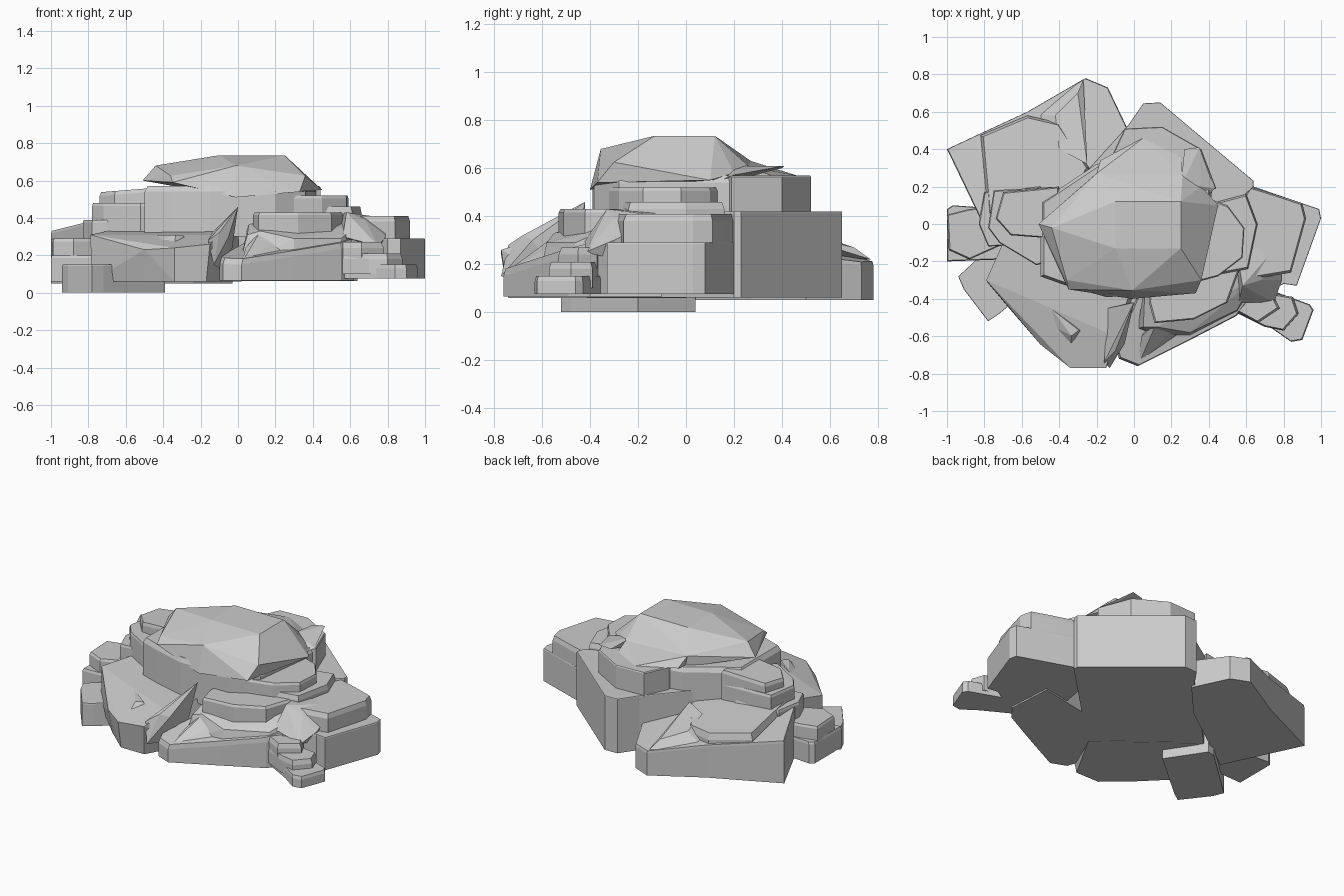
import bpy, bmesh
from mathutils import Vector


def finish(name, bm):
    bmesh.ops.recalc_face_normals(bm, faces=bm.faces)
    me = bpy.data.meshes.new(name)
    bm.to_mesh(me)
    bm.free()
    ob = bpy.data.objects.new(name, me)
    bpy.context.collection.objects.link(ob)
    return ob


def rock(name, pts, z0, z1, inset=0.9, drop=0.03, tilt=(0, 0)):
    """Vertical-sided stone with a chamfered top that can slope."""
    cx = sum(p[0] for p in pts) / len(pts)
    cy = sum(p[1] for p in pts) / len(pts)
    bm = bmesh.new()
    rings = []
    for s, z, t in ((1, z0, 0), (1, z1 - drop, 1), (inset, z1, 1)):
        ring = []
        for x, y in pts:
            px, py = cx + (x - cx) * s, cy + (y - cy) * s
            pz = z + t * (tilt[0] * (px - cx) + tilt[1] * (py - cy))
            ring.append(bm.verts.new((px, py, pz)))
        rings.append(ring)
    n = len(pts)
    bm.faces.new(rings[0])
    bm.faces.new(rings[2])
    for a, b in zip(rings, rings[1:]):
        for i in range(n):
            j = (i + 1) % n
            bm.faces.new((a[i], a[j], b[j], b[i]))
    return finish(name, bm)


def hull(name, pts):
    """Faceted stone from its corner points."""
    bm = bmesh.new()
    for p in pts:
        bm.verts.new(p)
    r = bmesh.ops.convex_hull(bm, input=bm.verts)
    bmesh.ops.delete(bm, geom=[v for v in r["geom_interior"]
                               if isinstance(v, bmesh.types.BMVert)], context='VERTS')
    bmesh.ops.dissolve_limit(bm, angle_limit=0.06, verts=bm.verts, edges=bm.edges)
    return finish(name, bm)


def shard(name, a, b, w, h):
    """Thin wedge lying along the line a-b."""
    a, b = Vector(a), Vector(b)
    d = (b - a).normalized()
    s = Vector((-d.y, d.x, 0)) * w
    up = Vector((0, 0, h))
    return hull(name, [a + s, a - s, b + s, b - s, a + s * .5 + up + d * .03,
                       b - d * .03 + s * .7 + up, b - d * .04 - s * .1 + up])


# Crowning boulder with a low skirt behind it
hull("crown_boulder", [
    (-.10, -.13, .735), (.25, -.13, .735), (.25, .12, .735), (-.10, .12, .735),
    (-.44, -.02, .68), (-.36, -.30, .625), (-.01, -.355, .68), (.36, -.30, .625),
    (-.51, 0, .60), (-.35, -.35, .59), (-.01, -.40, .51), (.33, -.37, .54),
    (.45, .10, .55), (.36, .20, .58), (.26, .27, .60),
    (-.2, .27, .63), (-.19, .28, .56)])
hull("crown_skirt", [(-.2, .27, .63), (-.18, .34, .57), (.05, .46, .57), (.25, .38, .56),
                     (.26, .25, .61), (-.2, .2, .55), (.26, .2, .55)])
hull("crown_spike", [(.25, .2, .61), (.27, .40, .60), (.35, .41, .61), (.43, .19, .57),
                     (.36, .2, .59), (.25, .2, .55), (.4, .15, .55)])

# Core block and the tiers around the crown
rock("core_block", [(-.70, -.15), (-.17, -.60), (.64, .20), (.64, .23), (.14, .65),
                    (.05, .645), (-.03, .53)], .062, .22, .999, .002)
rock("core_back", [(-.4, .12), (-.2, -.2), (.3, -.12), (.64, .20), (.64, .23), (.14, .65),
                   (.05, .645), (-.03, .53)], .2, .42, .995, .004)
rock("crown_seat", [(-.50, .12), (-.50, -.28), (-.36, -.33), (-.15, -.39), (.2, -.38),
                    (.36, -.28), (.42, .2), (.2, .4), (-.2, .32)], .3, .57, .96, .03)
rock("back_tier", [(-.12, .36), (-.05, .51), (.15, .52), (.36, .40), (.44, .19),
                   (.2, .1), (-.1, .1)], .4, .57, .98, .006)

# Back left stones
rock("back_left_base", [(-1, .4), (-.83, .48), (-.57, .6), (-.26, .78), (-.14, .73),
                        (-.03, .5), (-.24, .27), (-.76, -.10)], .05, .28, .99, .015, (-.08, -.16))
rock("back_left_tier", [(-.82, .475), (-.57, .58), (-.40, .54), (-.24, .3), (-.4, .0),
                        (-.78, .05)], .2, .36, .95, .04, (-.05, -.12))
hull("back_left_shard", [(-.56, .59, .22), (-.27, .77, .22), (-.35, .53, .24),
                         (-.30, .70, .27), (-.42, .58, .31), (-.25, .32, .36), (-.4, .4, .35)])

# Left stones, stepping up
rock("left_base", [(-1, .08), (-.97, .10), (-.83, .09), (-.68, .1), (-.65, -.12),
                   (-.72, -.19), (-1, -.20)], .06, .2, .97, .015)
rock("left_step", [(-1, .05), (-.88, .08), (-.68, .1), (-.68, -.1), (-.88, -.19), (-.99, -.14)],
     .15, .29, .95, .015)
rock("left_tier", [(-.83, .0), (-.80, .17), (-.5, .2), (-.4, -.1), (-.78, -.12)], .2, .39, .97, .015)
rock("left_wall", [(-.78, -.02), (-.75, .18), (-.4, .2), (-.38, -.18), (-.52, -.22), (-.72, -.1)],
     .3, .48, .97, .015)
rock("left_ledge", [(-.74, .03), (-.7, .17), (-.4, .2), (-.4, -.08), (-.66, -.06)],
     .4, .55, .95, .02, (.08, 0))

# Front left stones
rock("front_left_foot", [(-.94, -.28), (-.91, -.35), (-.78, -.52), (-.72, -.48), (-.39, -.2),
                         (-.55, .04), (-.6, .03)], 0, .15, .99, .006)
hull("front_left_slab", [
    (-.78, -.32, .06), (-.5, -.60, .06), (-.34, -.74, .06), (-.17, -.74, .06), (.02, -.4, .06),
    (-.5, 0, .06), (-.79, -.30, .31), (-.5, -.645, .23), (-.34, -.77, .24), (-.15, -.77, .26),
    (-.1, -.60, .31), (0, -.3, .34), (-.5, -.1, .34), (-.7, -.1, .33)])
shard("front_left_shard", (-.48, -.46, .25), (-.30, -.62, .25), .06, .06)
hull("centre_wedge", [(-.13, -.77, .15), (-.16, -.74, .28), (-.10, -.68, .32), (-.05, -.64, .3),
                      (0, -.42, .46), (-.02, -.42, .4), (-.14, -.45, .32), (-.05, -.5, .1)])

# Front right stones
rock("front_right_base", [(-.10, -.66), (-.08, -.72), (.02, -.76), (.30, -.62), (.55, -.49),
                          (.62, -.40), (.6, -.1), (.1, -.2)], .065, .25, .97, .03, (.05, .22))
hull("front_right_tier", [(.02, -.56, .2), (.12, -.6, .2), (.3, -.6, .2), (.56, -.48, .2),
                          (.66, -.3, .2), (.05, -.55, .31), (.12, -.55, .33), (.3, -.58, .29),
                          (.55, -.46, .29), (.64, -.3, .36), (.6, -.1, .4), (.06, -.3, .39)])
rock("front_right_top", [(.08, -.42), (.11, -.53), (.32, -.51), (.5, -.42), (.58, -.2), (.4, -.1),
                         (.1, -.2)], .25, .43, .96, .015)
hull("front_right_ramp", [(.02, -.76, .16), (.22, -.66, .16), (.12, -.53, .33), (.24, -.52, .30),
                          (.04, -.6, .24), (.1, -.5, .1)])

# Right stones, stepping down
rock("right_base", [(.64, .20), (.99, .08), (1, .03), (.87, -.33), (.8, -.32), (.62, -.42),
                    (.4, -.2), (.45, .1)], .075, .29, .99, .006)
rock("right_step", [(.62, .20), (.75, .16), (.9, .11), (.92, .03), (.84, -.26), (.6, -.30), (.5, 0)],
     .2, .41, .95, .03)
rock("right_shelf", [(.45, .12), (.6, .16), (.66, .0), (.61, -.24), (.45, -.27), (.35, -.1)],
     .35, .46, .95, .03)
rock("right_ledge", [(.36, .15), (.5, .1), (.59, -.02), (.58, -.18), (.45, -.28), (.3, -.32)],
     .4, .52, .96, .015)
hull("right_boulder", [(.56, -.42, .3), (.75, -.42, .25), (.79, -.3, .3), (.55, -.15, .42),
                       (.58, -.33, .43), (.68, -.3, .39), (.78, -.1, .4), (.55, -.2, .2), (.75, -.2, .2)])

# Front right outcrop
rock("outcrop_foot", [(.54, -.45), (.64, -.32), (.94, -.43), (.96, -.46), (.90, -.62), (.84, -.63),
                      (.74, -.56)], .075, .15, .96, .02)
rock("outcrop_step", [(.56, -.48), (.62, -.35), (.85, -.39), (.88, -.48), (.80, -.57), (.70, -.55)],
     .1, .21, .92, .03)
rock("outcrop_top", [(.55, -.47), (.56, -.35), (.74, -.37), (.78, -.45), (.66, -.53)],
     .15, .27, .88, .03)
